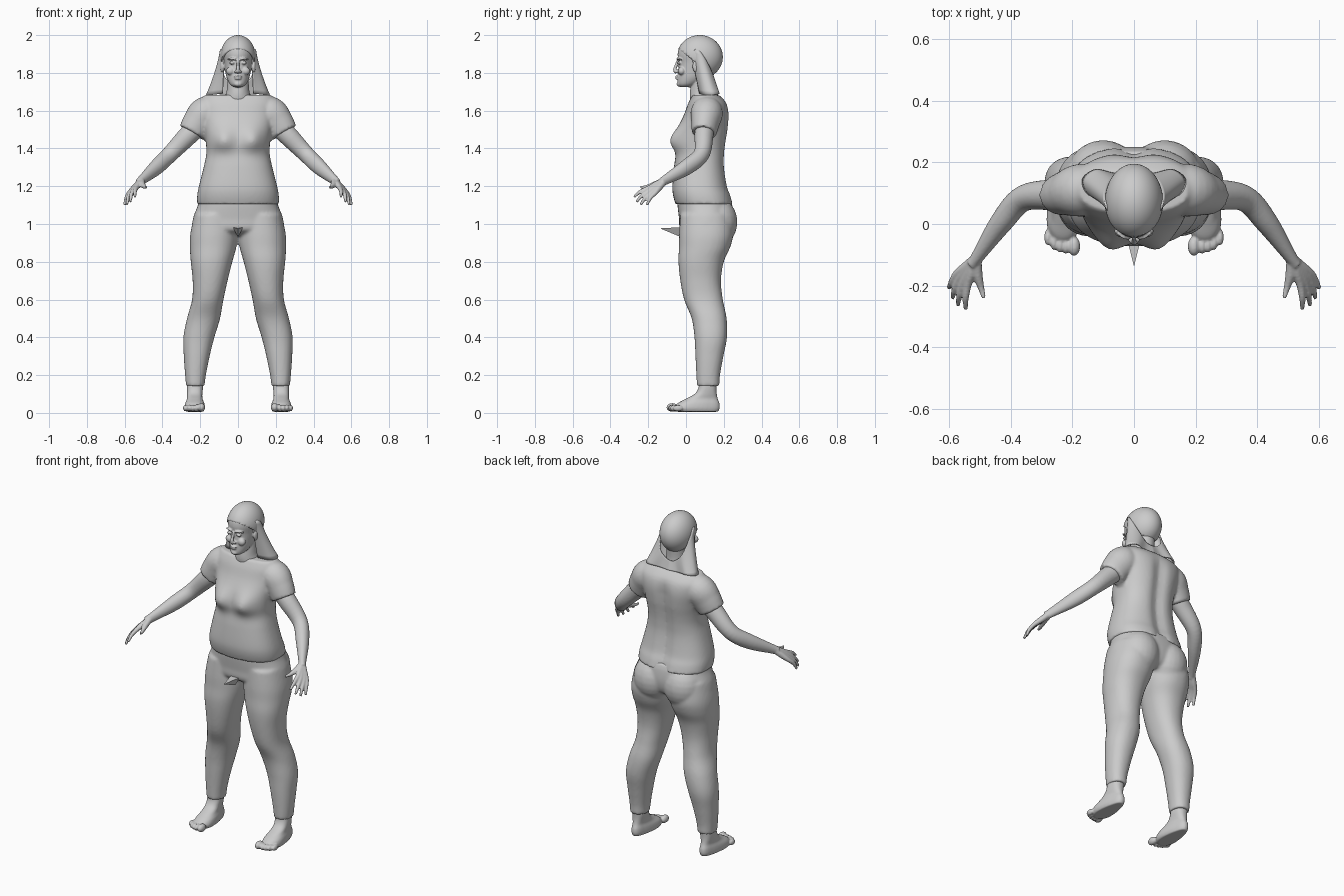
import bpy, bmesh, math
from mathutils import Vector, Matrix

grey = bpy.data.materials.new("plain_grey")
grey.diffuse_color = (0.6, 0.6, 0.6, 1)


def spline(rows, sub=6):
    """Catmull-Rom interpolation of tuples."""
    out = []
    for i in range(len(rows) - 1):
        a, b, c, d = (rows[min(max(i + k, 0), len(rows) - 1)] for k in (-1, 0, 1, 2))
        for s in range(sub):
            t = s / sub
            out.append([0.5 * (2 * q + (r - p) * t + (2 * p - 5 * q + 4 * r - w) * t * t
                               + (3 * q - p - 3 * r + w) * t ** 3) for p, q, r, w in zip(a, b, c, d)])
    return out + [list(rows[-1])]


def skin(bm, rings):
    """Bridge rings of points and cap the ends."""
    vs = [[bm.verts.new(p) for p in ring] for ring in rings]
    n = len(vs[0])
    faces = [bm.faces.new((a[i], a[(i + 1) % n], b[(i + 1) % n], b[i]))
             for a, b in zip(vs, vs[1:]) for i in range(n)]
    faces += [bm.faces.new(vs[0][::-1]), bm.faces.new(vs[-1])]
    bmesh.ops.recalc_face_normals(bm, faces=faces)


def stack(bm, rows, p=2.2, n=40, warp=None):
    """Horizontal slices: z, x min, x max, y min, y max."""
    rings = []
    for z, x0, x1, y0, y1 in spline(rows):
        ring = []
        for k in range(n):
            c, s = math.cos(2 * math.pi * k / n), math.sin(2 * math.pi * k / n)
            v = Vector(((x0 + x1) / 2 + (x1 - x0) / 2 * math.copysign(abs(c) ** (2 / p), c),
                        (y0 + y1) / 2 + (y1 - y0) / 2 * math.copysign(abs(s) ** (2 / p), s), z))
            ring.append(warp(v) if warp else v)
        rings.append(ring)
    skin(bm, rings)


def tube(bm, rows, n=16):
    """Limb along a path: x, y, z, side radius, up radius."""
    pts = spline(rows)
    rings = []
    for i, r in enumerate(pts):
        t = Vector(pts[min(i + 1, len(pts) - 1)][:3]) - Vector(pts[max(i - 1, 0)][:3])
        side = t.cross(Vector((0, 0, 1))).normalized()
        up = side.cross(t).normalized()
        rings.append([Vector(r[:3]) + side * r[3] * math.cos(a) + up * r[4] * math.sin(a)
                      for a in (2 * math.pi * k / n for k in range(n))])
    skin(bm, rings)


def ball(bm, c, r, seg=24):
    bmesh.ops.create_uvsphere(bm, u_segments=seg, v_segments=seg // 2, radius=1,
                              matrix=Matrix.Translation(c) @ Matrix.Diagonal((*r, 1)))


def mirror(bm):
    geo = bmesh.ops.duplicate(bm, geom=bm.verts[:] + bm.edges[:] + bm.faces[:])["geom"]
    for e in geo:
        if isinstance(e, bmesh.types.BMVert):
            e.co.x = -e.co.x
    bmesh.ops.reverse_faces(bm, faces=[e for e in geo if isinstance(e, bmesh.types.BMFace)])


def finish(name, bm, voxel=0, smooth=3, thick=0):
    me = bpy.data.meshes.new(name)
    bm.to_mesh(me)
    bm.free()
    me.materials.append(grey)
    for f in me.polygons:
        f.use_smooth = True
    ob = bpy.data.objects.new(name, me)
    bpy.context.collection.objects.link(ob)
    if voxel:
        m = ob.modifiers.new("blend", "REMESH")
        m.mode, m.voxel_size, m.use_smooth_shade = "VOXEL", voxel, True
        m = ob.modifiers.new("soften", "SMOOTH")
        m.factor, m.iterations = 0.5, smooth
    if thick:
        ob.modifiers.new("thickness", "SOLIDIFY").thickness = thick
    return ob


# Shirt: sleeves, then torso with bust
def bust(v):
    if v.y < 0.06:
        v.y -= 0.035 * math.exp(-((abs(v.x) - 0.08) / 0.055) ** 2 - ((v.z - 1.445) / 0.06) ** 2)
    elif v.y > 0.14:
        v.y -= 0.02 * math.exp(-(v.x / 0.04) ** 2) * min(1, max(0, (1.66 - v.z) / 0.1))
    return v


bm = bmesh.new()
tube(bm, [(.08, .11, 1.615, .06, .06), (.165, .11, 1.59, .085, .088), (.21, .102, 1.535, .075, .085),
          (.242, .095, 1.482, .065, .076)], 24)
mirror(bm)
stack(bm, [(1.105, -.216, .216, -.055, .252), (1.15, -.216, .216, -.068, .24), (1.2, -.207, .207, -.072, .222),
           (1.3, -.182, .182, -.064, .207), (1.37, -.168, .168, -.054, .208), (1.43, -.17, .17, -.058, .215),
           (1.5, -.18, .18, -.045, .226), (1.58, -.195, .195, -.01, .23), (1.64, -.2, .2, .012, .215),
           (1.683, -.175, .175, .035, .175)], 2.4, 64, bust)
finish("shirt", bm, 0.009)

# Trousers: legs and buttocks, then pelvis
bm = bmesh.new()
stack(bm, [(1.05, 0, .232, -.03, .24), (.95, .0, .252, -.036, .25), (.88, .008, .255, -.037, .235),
           (.8, .03, .25, -.04, .2), (.7, .055, .24, -.03, .185), (.6, .077, .243, -.01, .195),
           (.5, .095, .27, .03, .215), (.4, .125, .289, .045, .217), (.3, .15, .287, .05, .198),
           (.2, .17, .28, .055, .18), (.143, .177, .275, .058, .177)])
ball(bm, (.1, .165, 1.01), (.115, .107, .13))
mirror(bm)
stack(bm, [(1.14, -.205, .205, -.045, .232), (1.1, -.212, .212, -.045, .245), (1.03, -.238, .238, -.037, .25),
           (.97, -.235, .235, -.03, .235), (.94, -.15, .15, .02, .2)], 2.3, 56)
finish("trousers", bm, 0.009)

# Loose pointed fold at the front of the trousers
bm = bmesh.new()
base = [bm.verts.new(p) for p in ((-.028, -.025, .983), (.028, -.025, .983), (0, -.025, .93))]
tip = bm.verts.new((0, -.138, .977))
bm.faces.new(base)
for i in range(3):
    bm.faces.new((base[i], tip, base[(i + 1) % 3]))
bmesh.ops.recalc_face_normals(bm, faces=bm.faces[:])
for f in finish("trouser_fold", bm).data.polygons:
    f.use_smooth = False

# Arms and hands
bm = bmesh.new()
tube(bm, [(.2, .1, 1.53, .05, .055), (.265, .095, 1.468, .05, .053), (.36, .082, 1.37, .042, .044),
          (.43, .005, 1.302, .037, .042), (.508, -.108, 1.234, .021, .026), (.525, -.13, 1.22, .02, .024)], 24)
fingers = [((.538, -.195, 1.192), (.545, -.276, 1.143)), ((.553, -.19, 1.18), (.57, -.262, 1.117)),
           ((.566, -.178, 1.17), (.588, -.24, 1.102)), ((.575, -.163, 1.165), (.6, -.207, 1.1))]
wrist = Vector((.51, -.11, 1.232))
for knuckle, end in fingers:
    k, e = Vector(knuckle), Vector(end)
    mid = k.lerp(e, .5) + Vector((.004, -.005, .004))
    tube(bm, [(*wrist, .017, .017), (*wrist.lerp(k, .55), .016, .017), (*k, .013, .013),
              (*mid, .0105, .0105), (*e, .007, .007)], 12)
tube(bm, [(*wrist, .016, .018), (.506, -.165, 1.21, .016, .016), (.496, -.205, 1.197, .011, .011),
          (.486, -.24, 1.194, .007, .007)], 12)
mirror(bm)
finish("arms_and_hands", bm, 0.005, 2)


# Feet with narrow heels and separate toes
def heel(v):
    v.x = .228 + (v.x - .228) * (1 - .32 * min(1, max(0, (v.y + .02) / .15)))
    return v


bm = bmesh.new()
stack(bm, [(.006, .176, .282, -.05, .17), (.025, .168, .29, -.062, .178), (.05, .17, .288, -.045, .177),
           (.075, .178, .28, .0, .168), (.1, .176, .283, .045, .163), (.13, .17, .286, .065, .162),
           (.17, .17, .286, .07, .165)], 2.3, 36, heel)
ball(bm, (.194, -.072, .029), (.02, .032, .023), 16)
for i in range(4):
    ball(bm, (.221 + .0195 * i, -.07 + .006 * i * i / 2, .025), (.0115, .027, .02 - .001 * i), 16)
mirror(bm)
finish("feet", bm, 0.005, 2)

# Head: paired features, then skull, neck, nose and mouth
bm = bmesh.new()
ball(bm, (.083, .055, 1.835), (.011, .021, .034))
ball(bm, (.032, -.037, 1.853), (.014, .011, .008), 16)
tube(bm, [(.012, -.046, 1.872, .005, .006), (.034, -.043, 1.876, .005, .006), (.056, -.026, 1.87, .005, .005)], 10)
ball(bm, (.04, -.023, 1.81), (.024, .02, .022), 16)
ball(bm, (.011, -.05, 1.807), (.009, .011, .008), 12)
mirror(bm)
stack(bm, [(1.724, -.022, .022, -.03, .02), (1.74, -.043, .043, -.044, .06), (1.775, -.06, .06, -.044, .115),
           (1.82, -.07, .07, -.041, .16), (1.855, -.076, .076, -.039, .178), (1.9, -.082, .082, -.044, .186),
           (1.94, -.077, .077, -.033, .178), (1.975, -.05, .05, .005, .14), (1.988, -.02, .02, .05, .1)], 2.1)
stack(bm, [(1.62, -.1, .1, .03, .17), (1.68, -.066, .066, .02, .158), (1.74, -.057, .057, .026, .145),
           (1.82, -.055, .055, .035, .15)], 2)
tube(bm, [(0, -.042, 1.868, .007, .007), (0, -.053, 1.838, .008, .008), (0, -.06, 1.814, .011, .009),
          (0, -.05, 1.8, .008, .007)], 12)
ball(bm, (0, -.046, 1.781), (.022, .012, .006), 16)
ball(bm, (0, -.045, 1.77), (.019, .012, .006), 16)
ball(bm, (0, -.035, 1.741), (.022, .015, .014), 16)
finish("head", bm, 0.004, 2)

# Hair cap, trimmed along a slanting hairline
bm = bmesh.new()
ball(bm, (0, .073, 1.884), (.094, .122, .116), 56)
bmesh.ops.bisect_plane(bm, geom=bm.verts[:] + bm.edges[:] + bm.faces[:], plane_co=(0, -.04, 1.928),
                       plane_no=(0, .62, .78), clear_inner=True)
finish("hair_cap", bm, thick=.01)

# Hanging hair: flared side locks joined by a low strip at the nape
bm = bmesh.new()
locks = [(.076, .025, 1.91, .082, .07, 1.69), (.094, .06, 1.925, .15, .095, 1.683),
         (.096, .1, 1.88, .168, .145, 1.685), (.075, .145, 1.79, .125, .178, 1.69),
         (.035, .15, 1.745, .06, .165, 1.685), (0, .155, 1.735, 0, .172, 1.685)]
grid = []
for r in spline(locks, 5):
    a, b = Vector(r[:3]), Vector(r[3:])
    col = []
    for j in range(11):
        t = j / 10
        p = a.lerp(b, t)
        p.x = a.x + (b.x - a.x) * t ** 1.25
        col.append(bm.verts.new(p))
    grid.append(col)
for a, b in zip(grid, grid[1:]):
    for j in range(10):
        bm.faces.new((a[j], b[j], b[j + 1], a[j + 1]))
mirror(bm)
bmesh.ops.remove_doubles(bm, verts=bm.verts[:], dist=.0005)
bmesh.ops.recalc_face_normals(bm, faces=bm.faces[:])
finish("hanging_hair", bm, thick=.008)
